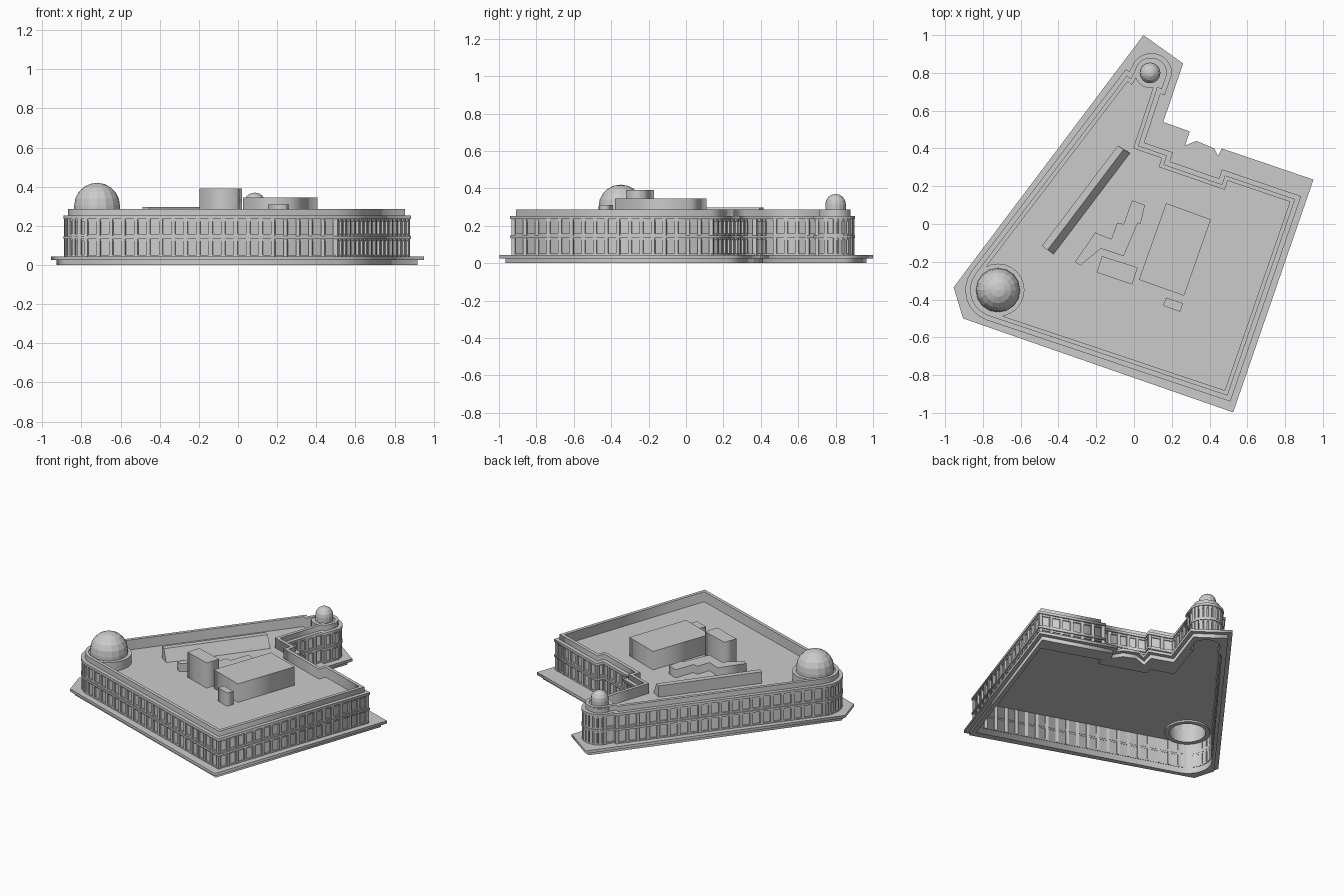
import bpy, bmesh
from math import cos, sin, pi, radians, atan2
from mathutils import Vector, Matrix

if "Cube" in bpy.data.objects:
    bpy.data.objects.remove(bpy.data.objects["Cube"])


def arc(cx, cy, r, a0, a1, n):
    return [(cx + r * cos(radians(a0 + (a1 - a0) * i / n)),
             cy + r * sin(radians(a0 + (a1 - a0) * i / n))) for i in range(n + 1)]


def inset(pts, d):
    # move a counter-clockwise outline inwards with limited mitres
    out = []
    for i, p in enumerate(pts):
        p = Vector(p)
        e0 = (p - Vector(pts[i - 1])).normalized()
        e1 = (Vector(pts[(i + 1) % len(pts)]) - p).normalized()
        n0, n1 = Vector((-e0.y, e0.x)), Vector((-e1.y, e1.x))
        m = (n0 + n1).normalized()
        out.append(tuple(p + m * d / max(m.dot(n0), 0.6)))
    return out


def plate(name, loops, z0, z1):
    # filled outline (further loops are holes) extruded from z0 to z1
    cu = bpy.data.curves.new(name, 'CURVE')
    cu.dimensions = '2D'
    cu.fill_mode = 'BOTH'
    cu.extrude = (z1 - z0) / 2
    for loop in loops:
        s = cu.splines.new('POLY')
        s.points.add(len(loop) - 1)
        for q, p in zip(s.points, loop):
            q.co = (p[0], p[1], 0, 1)
        s.use_cyclic_u = True
    ob = bpy.data.objects.new(name, cu)
    ob.location.z = (z0 + z1) / 2
    bpy.context.collection.objects.link(ob)
    bpy.ops.object.select_all(action='DESELECT')
    bpy.context.view_layer.objects.active = ob
    ob.select_set(True)
    bpy.ops.object.convert(target='MESH')
    return ob


def ring(name, a, b, z0, z1):
    return plate(name, [inset(plan, a), inset(plan, b)], z0, z1)


def mesh_object(name, bm):
    bmesh.ops.recalc_face_normals(bm, faces=bm.faces)
    me = bpy.data.meshes.new(name)
    bm.to_mesh(me)
    bm.free()
    ob = bpy.data.objects.new(name, me)
    bpy.context.collection.objects.link(ob)
    return ob


def dome(name, x, y, r, z0, zc, seg, rings):
    # short drum with a hemisphere, open underneath
    prof = [(r, z0)] + [(r * cos(pi / 2 * i / rings), zc + r * sin(pi / 2 * i / rings))
                        for i in range(rings)]
    bm = bmesh.new()
    rows = [[bm.verts.new((x + pr * cos(2 * pi * k / seg), y + pr * sin(2 * pi * k / seg), z))
             for k in range(seg)] for pr, z in prof]
    for a, b in zip(rows, rows[1:]):
        for k in range(seg):
            j = (k + 1) % seg
            bm.faces.new((a[k], a[j], b[j], b[k]))
    top = bm.verts.new((x, y, zc + r))
    for k in range(seg):
        bm.faces.new((rows[-1][k], rows[-1][(k + 1) % seg], top))
    mesh_object(name, bm)


# Building outline at the cornice, counter-clockwise
plan = [(0.51, -0.94), (0.885, 0.147), (0.466, 0.289), (0.45, 0.241), (0.19, 0.331),
        (0.206, 0.379), (0.055, 0.43), (0.14, 0.69), (0.162, 0.682)]
plan += arc(0.092, 0.795, 0.11, 0, 143, 9)
plan += [(-0.026, 0.807), (-0.043, 0.82)]
plan += arc(-0.725, -0.35, 0.168, 143, 251, 8)

# Stepped pavement around the building
pave = [(0.05, 1.0), (0.26, 0.85), (0.155, 0.54), (0.295, 0.49), (0.27, 0.415),
        (0.33, 0.44), (0.425, 0.40), (0.445, 0.36), (0.465, 0.40), (0.95, 0.235),
        (0.525, -0.997), (-0.905, -0.50), (-0.955, -0.335)][::-1]
plate("lower_step", [inset(pave, 0.026), inset(plan, 0.02)], 0, 0.026)
plate("upper_step", [pave, inset(plan, 0.02)], 0.026, 0.044)

# Window wall and horizontal bands
ring("window_wall", 0.016, 0.022, 0.0, 0.24)
ring("sill_band", 0.006, 0.024, 0.04, 0.052)
ring("lower_lintel", 0.009, 0.024, 0.123, 0.134)
ring("middle_band", 0.0, 0.026, 0.134, 0.147)
ring("upper_sill", 0.007, 0.024, 0.147, 0.158)
ring("upper_lintel", 0.009, 0.024, 0.222, 0.235)
ring("cornice", 0.0, 0.04, 0.235, 0.252)
ring("parapet", 0.025, 0.047, 0.215, 0.287)

# Pilasters between the windows
bm = bmesh.new()
path = inset(plan, 0.016)
for i, p in enumerate(path):
    a, b = Vector(p), Vector(path[(i + 1) % len(path)])
    d = b - a
    n = max(1, round(d.length / 0.066))
    rot = Matrix.Rotation(atan2(d.y, d.x), 4, 'Z')
    for k in range(n):
        c = a + d * k / n
        bmesh.ops.create_cube(bm, size=1, matrix=Matrix.Translation((c.x, c.y, 0.14)) @ rot
                              @ Matrix.Diagonal((0.02, 0.022, 0.195, 1)))
mesh_object("pilasters", bm)

# Roof deck, open under the large dome
big, small = (-0.72, -0.35), (0.085, 0.80)
plate("roof_deck", [inset(plan, 0.03), arc(*big, 0.113, 0, 345, 23)], 0.212, 0.22)

# Corner towers with domes
plate("large_dome_base", [arc(*big, 0.14, 0, 345, 23), arc(*big, 0.112, 0, 345, 23)], 0.2, 0.28)
dome("large_dome", *big, 0.117, 0.2, 0.303, 16, 5)
plate("small_dome_base", [arc(*small, 0.08, 0, 345, 23)], 0.215, 0.28)
dome("small_dome", *small, 0.055, 0.22, 0.315, 16, 4)

# Rooftop plant rooms
blocks = {
    "large_roof_block": (0.345, [(0.17, 0.11), (0.407, 0.024), (0.265, -0.38), (0.026, -0.295)]),
    "tall_roof_block": (0.39, [(-0.17, -0.17), (0.02, -0.23), (-0.01, -0.32), (-0.197, -0.257)]),
    "small_roof_block": (0.31, [(0.17, -0.39), (0.26, -0.42), (0.243, -0.465), (0.153, -0.432)]),
    "stepped_roof_block": (0.275, [(-0.01, 0.125), (0.058, 0.10), (0.035, 0.0), (0.02, 0.005),
                                   (-0.055, -0.17), (-0.175, -0.13), (-0.285, -0.22),
                                   (-0.312, -0.20), (-0.205, -0.045), (-0.12, -0.08),
                                   (-0.09, 0.005), (-0.055, 0.0)]),
}
for name, (z, pts) in blocks.items():
    plate(name, [pts], 0.215, z)

# Long skylight with one sloping side
bm = bmesh.new()
low = [(-0.085, 0.415), (-0.02, 0.375), (-0.425, -0.16), (-0.487, -0.115)]
high = [(-0.085, 0.415), (-0.055, 0.395), (-0.458, -0.138), (-0.487, -0.115)]
lo = [bm.verts.new((x, y, 0.218)) for x, y in low]
hi = [bm.verts.new((x, y, 0.297)) for x, y in high]
bm.faces.new(lo)
bm.faces.new(hi)
for i in range(4):
    j = (i + 1) % 4
    bm.faces.new((lo[i], lo[j], hi[j], hi[i]))
mesh_object("long_skylight", bm)
